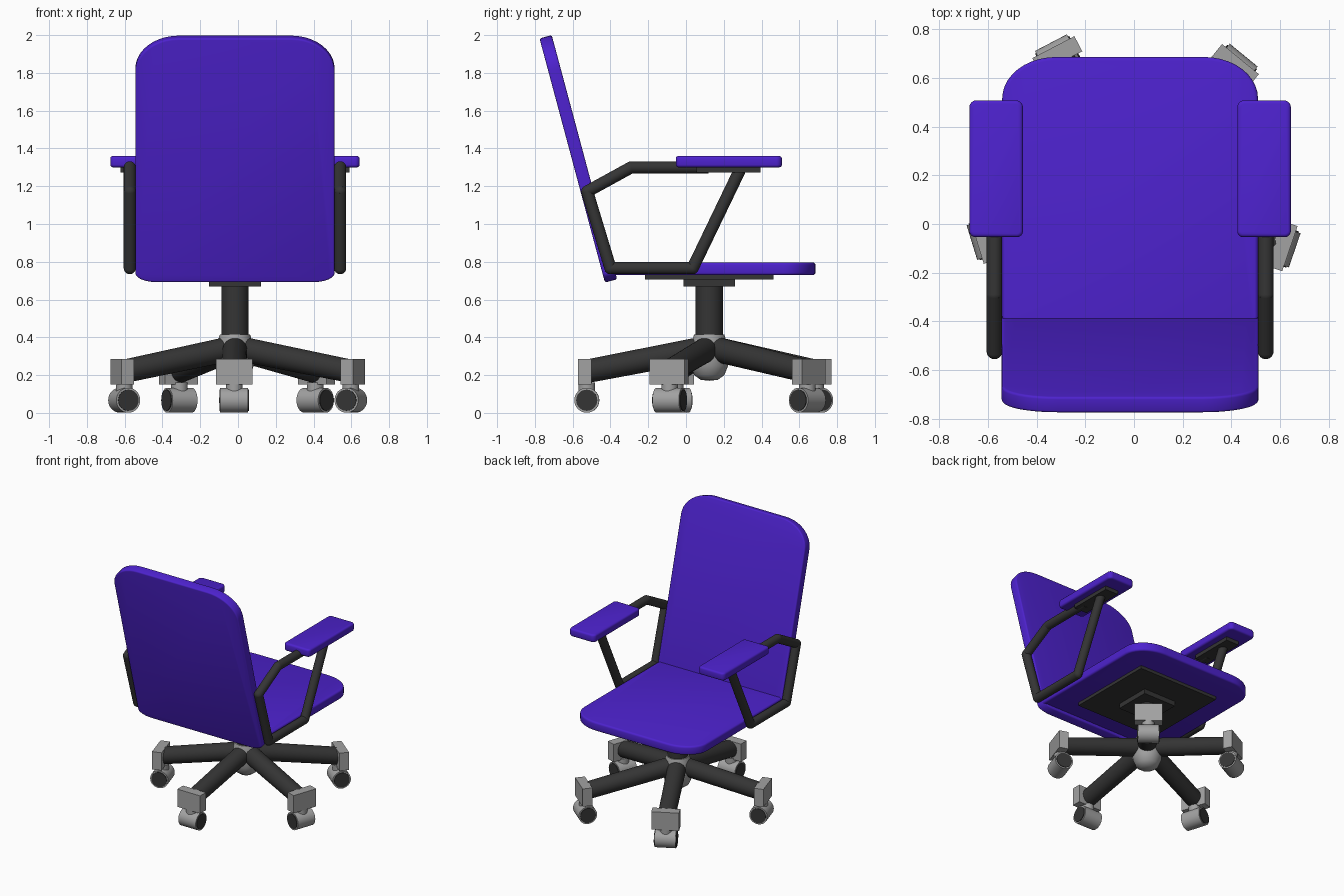
import bpy, bmesh, math
from mathutils import Vector, Matrix

if "Cube" in bpy.data.objects:
    bpy.data.objects.remove(bpy.data.objects["Cube"])


def material(name, rgb):
    m = bpy.data.materials.new(name)
    m.diffuse_color = (*rgb, 1)
    m.use_nodes = True
    m.node_tree.nodes["Principled BSDF"].inputs["Base Color"].default_value = m.diffuse_color
    return m


PURPLE = material("purple upholstery", (0.075, 0.016, 0.62))
DARK = material("dark metal", (0.035, 0.035, 0.035))
GREY = material("grey plastic", (0.36, 0.36, 0.36))
CX, CY = -0.016, 0.123      # chair axis


def finish(bm, name, mat, smooth=True):
    bmesh.ops.recalc_face_normals(bm, faces=bm.faces)
    me = bpy.data.meshes.new(name)
    bm.to_mesh(me)
    bm.free()
    ob = bpy.data.objects.new(name, me)
    bpy.context.collection.objects.link(ob)
    me.materials.append(mat)
    if smooth:
        bpy.ops.object.select_all(action='DESELECT')
        ob.select_set(True)
        bpy.context.view_layer.objects.active = ob
        bpy.ops.object.shade_smooth_by_angle(angle=math.radians(35))
    return ob


def slab(name, w, l, t, front, back, bevel, loc, tilt=0):
    """Cushion with elliptical corners; front and back are (rx, ry)."""
    pts, n = [], 10
    for sx, sy, r, a0 in ((1, 1, front, 0), (-1, 1, front, 90),
                          (-1, -1, back, 180), (1, -1, back, 270)):
        for i in range(n + 1):
            a = math.radians(a0 + 90 * i / n)
            pts.append((sx * (w / 2 - r[0]) + r[0] * math.cos(a),
                        sy * (l / 2 - r[1]) + r[1] * math.sin(a)))
    bm = bmesh.new()
    f = bm.faces.new([bm.verts.new((x, y, -t / 2)) for x, y in pts])
    top = bmesh.ops.extrude_face_region(bm, geom=[f])
    vs = [v for v in top["geom"] if isinstance(v, bmesh.types.BMVert)]
    bmesh.ops.translate(bm, verts=vs, vec=(0, 0, t))
    rim = [e for e in bm.edges if abs(e.verts[0].co.z - e.verts[1].co.z) < 1e-6]
    bmesh.ops.bevel(bm, geom=rim, offset=bevel, segments=3, profile=0.5, affect='EDGES')
    ob = finish(bm, name, PURPLE)
    ob.location = loc
    ob.rotation_euler.x = math.radians(tilt)
    return ob


def box(name, size, loc, mat, turn=0):
    bm = bmesh.new()
    bmesh.ops.create_cube(bm, size=1)
    bmesh.ops.scale(bm, vec=size, verts=bm.verts)
    ob = finish(bm, name, mat, False)
    ob.location = loc
    ob.rotation_euler.z = turn
    return ob


def rod(name, a, b, r, mat, r2=None):
    a, b = Vector(a), Vector(b)
    d = b - a
    bm = bmesh.new()
    bmesh.ops.create_cone(bm, cap_ends=True, segments=32, radius1=r,
                          radius2=r if r2 is None else r2, depth=d.length)
    q = d.to_track_quat('Z', 'Y').to_matrix().to_4x4()
    bm.transform(Matrix.Translation((a + b) / 2) @ q)
    return finish(bm, name, mat)


# Seat and tilted backrest
slab("seat", 1.05, 1.115, 0.068, (0.22, 0.17), (0.11, 0.05), 0.014, (CX, 0.128, 0.763))
slab("backrest", 1.055, 1.338, 0.067, (0.23, 0.18), (0.11, 0.05), 0.01,
     (CX, -0.57, 1.345), 105)

# Mounting plates and column
box("seat_plate", (0.68, 0.68, 0.03), (CX, CY, 0.72), DARK)
box("column_plate", (0.275, 0.275, 0.04), (CX, CY, 0.688), DARK)
rod("column", (CX, CY, 0.36), (CX, CY, 0.68), 0.072, DARK)

# Rounded hub, turned from a profile
bm = bmesh.new()
profile = [(0, 0.17), (0.045, 0.175), (0.08, 0.2), (0.1, 0.25), (0.105, 0.3),
           (0.097, 0.36), (0.08, 0.415), (0, 0.415)]
vs = [bm.verts.new((r, 0, z)) for r, z in profile]
es = [bm.edges.new(p) for p in zip(vs, vs[1:])]
bmesh.ops.spin(bm, geom=vs + es, cent=(0, 0, 0), axis=(0, 0, 1),
               angle=2 * math.pi, steps=32)
bmesh.ops.remove_doubles(bm, verts=bm.verts, dist=1e-4)
finish(bm, "hub", GREY).location = (CX, CY, 0)

# Five legs, each with an end block and a caster
ends = [(-0.02, -0.535), (0.607, -0.09), (0.415, 0.65), (-0.315, 0.695), (-0.612, -0.06)]
for i, (x, y) in enumerate(ends, 1):
    ang = math.atan2(y - CY, x - CX)
    out = Vector((math.cos(ang), math.sin(ang), 0))
    side = Vector((-out.y, out.x, 0))
    end = Vector((x, y, 0))
    rod(f"leg_{i}", (CX, CY, 0.345), end - out * 0.02 + Vector((0, 0, 0.222)), 0.066, DARK, 0.062)
    box(f"leg_block_{i}", (0.07, 0.195, 0.136), (x, y, 0.218), GREY, ang)
    c = end - out * 0.01
    rod(f"caster_neck_{i}", c + Vector((0, 0, 0.09)), c + Vector((0, 0, 0.16)), 0.044, GREY)
    w = c + Vector((0, 0, 0.067))
    rod(f"caster_{i}", w - side * 0.074, w + side * 0.074, 0.066, GREY)
    rod(f"caster_caps_{i}", w - side * 0.079, w + side * 0.079, 0.056, DARK)

# Armrests: bent tube frame, support plate and pad
path = [(0.285, 1.285), (0.035, 0.766), (-0.4, 0.766), (-0.523, 1.172),
        (-0.29, 1.3), (0.12, 1.3)]
for label, s in (("left", -1), ("right", 1)):
    tx = CX + s * 0.557
    px = CX + s * 0.55
    for j, (a, b) in enumerate(zip(path, path[1:]), 1):
        rod(f"{label}_arm_tube_{j}", (tx, *a), (tx, *b), 0.032, DARK)
    for j, p in enumerate(path[1:-1], 1):
        bm = bmesh.new()
        bmesh.ops.create_uvsphere(bm, u_segments=24, v_segments=12, radius=0.032)
        finish(bm, f"{label}_arm_elbow_{j}", DARK).location = (tx, *p)
    box(f"{label}_arm_plate", (0.11, 0.34, 0.03), (px, 0.225, 1.287), DARK)
    slab(f"{label}_arm_pad", 0.22, 0.562, 0.06, (0.03, 0.03), (0.025, 0.025), 0.014,
         (px, 0.227, 1.33))
